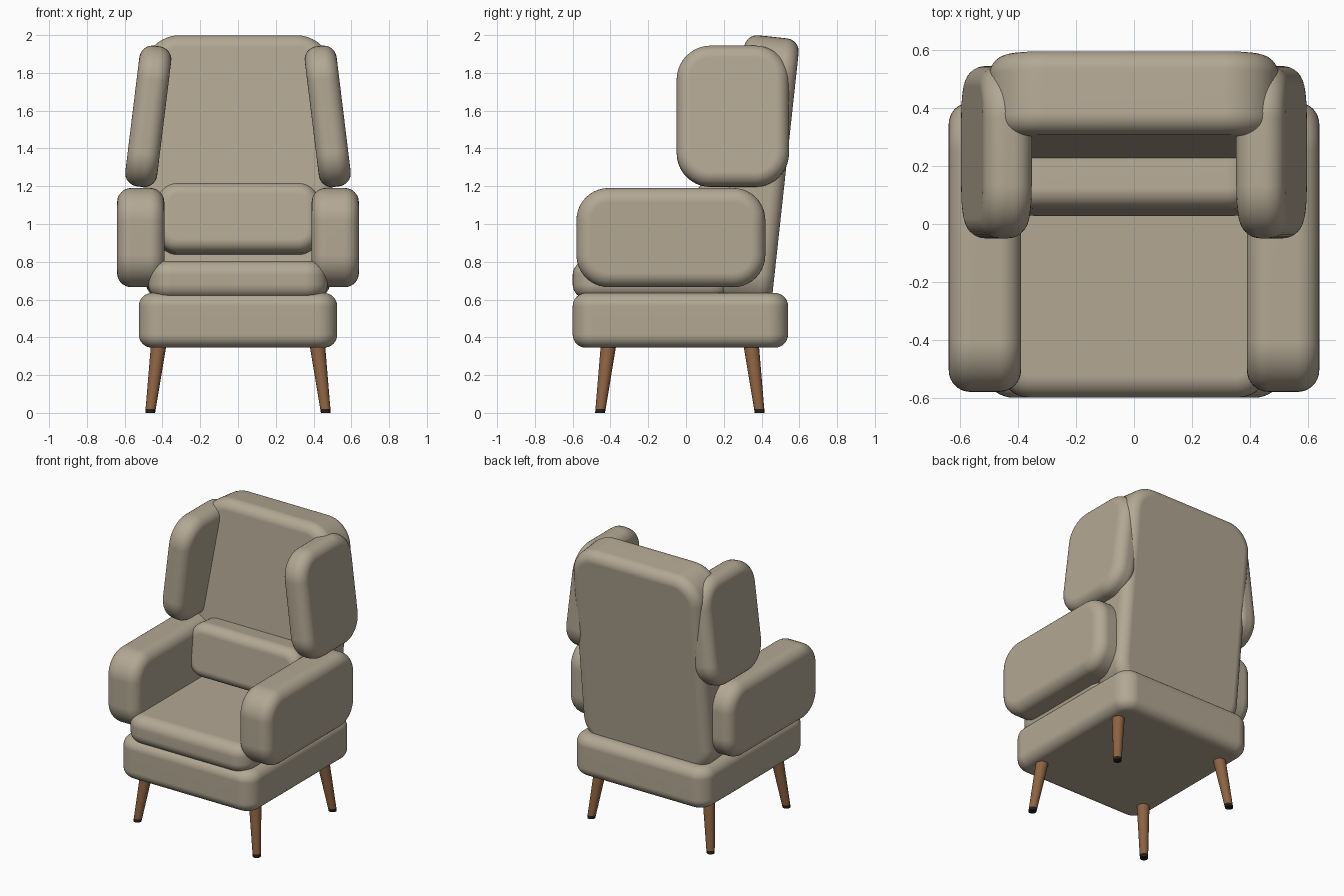
import bpy, bmesh
from math import radians
from mathutils import Vector

cube = bpy.data.objects.get("Cube")
if cube:
    bpy.data.objects.remove(cube, do_unlink=True)


def material(name, rgb, roughness):
    mat = bpy.data.materials.new(name)
    mat.use_nodes = True
    mat.diffuse_color = (*rgb, 1)
    shader = mat.node_tree.nodes["Principled BSDF"]
    shader.inputs["Base Color"].default_value = (*rgb, 1)
    shader.inputs["Roughness"].default_value = roughness
    return mat


fabric = material("beige fabric", (0.45, 0.39, 0.295), 0.9)
wood = material("warm wood", (0.27, 0.125, 0.055), 0.5)
rubber = material("dark rubber", (0.015, 0.013, 0.012), 0.7)


def finish(name, bm, mat):
    mesh = bpy.data.meshes.new(name)
    bm.to_mesh(mesh)
    bm.free()
    mesh.materials.append(mat)
    obj = bpy.data.objects.new(name, mesh)
    bpy.context.collection.objects.link(obj)
    for other in bpy.context.selected_objects:
        other.select_set(False)
    obj.select_set(True)
    bpy.context.view_layer.objects.active = obj
    bpy.ops.object.shade_smooth_by_angle(angle=radians(40))
    return obj


def cushion(name, size, centre, axis, corner, rim, tilt=(0, 0, 0)):
    """Padded block: a rounded outline across the axis, then a soft rim."""
    bm = bmesh.new()
    bmesh.ops.create_cube(bm, size=1)
    bmesh.ops.scale(bm, vec=size, verts=bm.verts)
    direction = Vector([i == axis for i in range(3)])

    def along(edge):
        a, b = edge.verts
        return abs((a.co - b.co).normalized().dot(direction)) > 0.9

    bmesh.ops.bevel(bm, geom=[e for e in bm.edges if along(e)], offset=corner,
                    segments=10, profile=0.5, affect='EDGES')
    bm.normal_update()
    bmesh.ops.bevel(bm, geom=[e for e in bm.edges if not along(e)], offset=rim,
                    segments=8, profile=0.5, affect='EDGES')
    obj = finish(name, bm, fabric)
    obj.location = centre
    obj.rotation_euler = [radians(t) for t in tilt]
    weighted = obj.modifiers.new("soft shading", 'WEIGHTED_NORMAL')
    weighted.keep_sharp = True
    return obj


def rod(name, top, bottom, r_top, r_bottom, mat):
    """Tapered round rod with level ends."""
    bm = bmesh.new()
    height = top.z - bottom.z
    bmesh.ops.create_cone(bm, cap_ends=True, segments=24, radius1=r_bottom,
                          radius2=r_top, depth=height)
    for v in bm.verts:
        v.co = v.co + (top + bottom) / 2
        end = top if v.co.z > (top.z + bottom.z) / 2 else bottom
        v.co.xy += end.xy - (top.xy + bottom.xy) / 2
    return finish(name, bm, mat)


# Upholstered body
cushion("seat_base", (1.05, 1.14, 0.29), (0, -0.03, 0.49), 2, 0.11, 0.07)
cushion("seat_cushion", (0.95, 0.85, 0.2), (0, -0.175, 0.705), 2, 0.12, 0.075)
cushion("backrest", (1.0, 0.29, 1.44), (0, 0.382, 1.275), 1, 0.19, 0.07, (-6.2, 0, 0))
cushion("lumbar_cushion", (0.86, 0.27, 0.37), (0, 0.175, 1.025), 1, 0.11, 0.065, (-6.2, 0, 0))

# Arms, wings and legs on both sides
for side, s in (("left", 1), ("right", -1)):
    cushion(side + "_arm", (0.25, 1.0, 0.525), (s * 0.515, -0.08, 0.928), 0, 0.17, 0.075)
    cushion(side + "_wing", (0.17, 0.595, 0.75), (s * 0.475, 0.248, 1.57), 0, 0.18, 0.07,
            (0, s * -7, 0))
    for end, y_top, y_foot in (("front", -0.41, -0.455), ("back", 0.345, 0.39)):
        top = Vector((s * 0.42, y_top, 0.36))
        foot = Vector((s * 0.465, y_foot, 0))
        joint = foot.lerp(top, 0.06)
        rod(f"{end}_{side}_leg", top, joint, 0.041, 0.027, wood)
        rod(f"{end}_{side}_foot", joint, foot, 0.027, 0.026, rubber)
